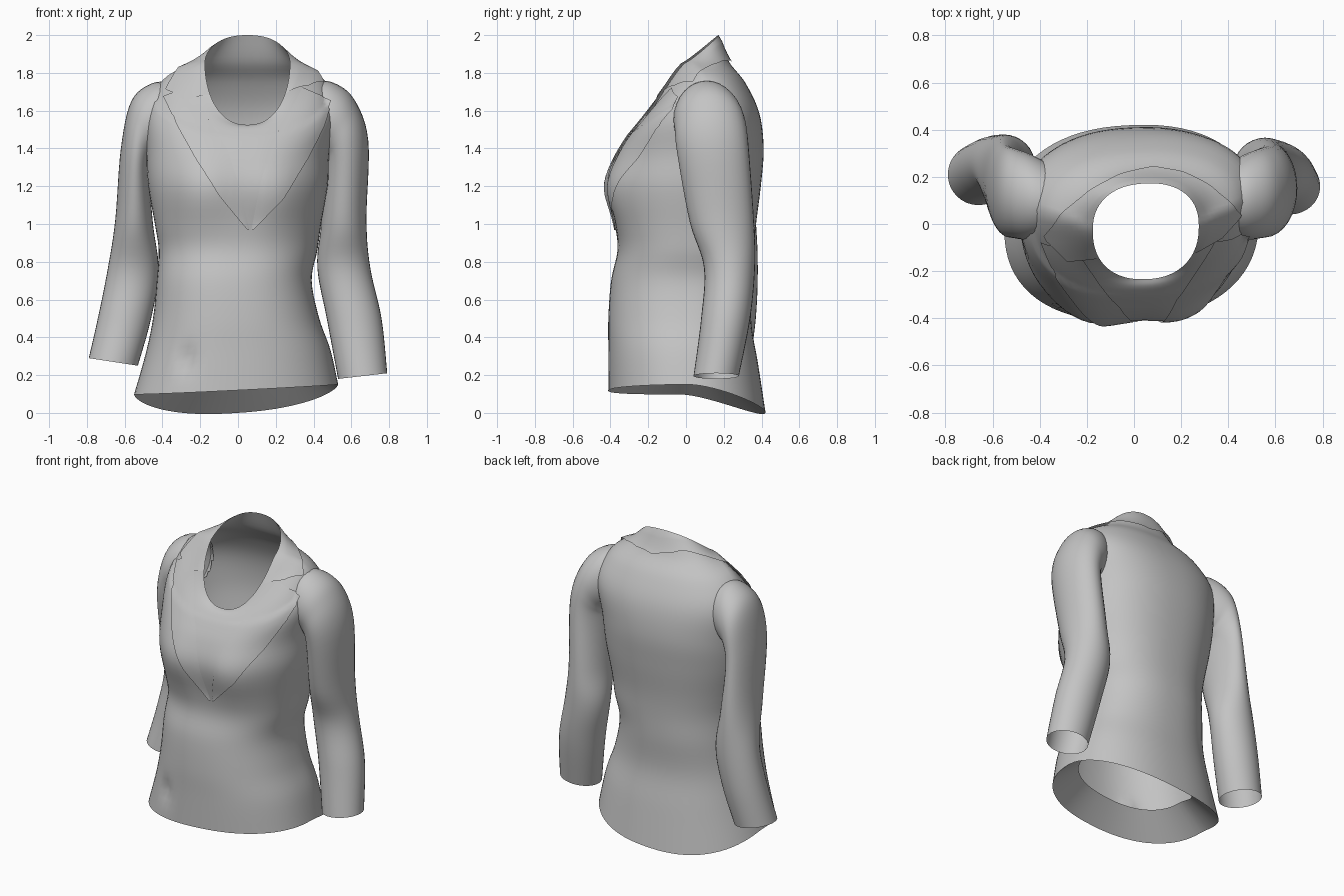
import bpy, bmesh, math
from mathutils import Vector
from mathutils.bvhtree import BVHTree

cube = bpy.data.objects.get("Cube")
if cube:
    bpy.data.objects.remove(cube, do_unlink=True)

cloth = bpy.data.materials.new("grey_cloth")
cloth.use_nodes = True
cloth.diffuse_color = (0.55, 0.55, 0.55, 1)
bsdf = next(n for n in cloth.node_tree.nodes if n.type == 'BSDF_PRINCIPLED')
bsdf.inputs["Base Color"].default_value = cloth.diffuse_color


def catmull(rows, steps):
    """Smoothly resample a list of equal-length rows."""
    out = []
    for i in range(len(rows) - 1):
        quad = [rows[max(0, min(len(rows) - 1, i + k))] for k in (-1, 0, 1, 2)]
        for j in range(steps):
            t = j / steps
            out.append([b + 0.5 * t * (c - a + t * (2*a - 5*b + 4*c - d + t * (3*(b - c) + d - a)))
                        for a, b, c, d in zip(*quad)])
    return out + [list(rows[-1])]


def grid_object(name, rows, closed):
    """Skin rows of points with quads."""
    n = len(rows[0])
    verts = [p for row in rows for p in row]
    faces = []
    for i in range(len(rows) - 1):
        for j in range(n if closed else n - 1):
            k = (j + 1) % n
            faces.append((i*n + j, i*n + k, (i+1)*n + k, (i+1)*n + j))
    mesh = bpy.data.meshes.new(name)
    mesh.from_pydata([tuple(v) for v in verts], [], faces)
    mesh.materials.append(cloth)
    mesh.update()
    obj = bpy.data.objects.new(name, mesh)
    bpy.context.collection.objects.link(obj)
    bpy.ops.object.select_all(action='DESELECT')
    obj.select_set(True)
    bpy.context.view_layer.objects.active = obj
    bpy.ops.object.shade_smooth_by_angle(angle=math.radians(50))
    return obj


def bump(x, z, cx, cz, rx, rz):
    return math.exp(-((x - cx) / rx) ** 2 - ((z - cz) / rz) ** 2)


# Torso rings: centre x, half width, y front / widest / back, z front / side / back
RINGS = [
    (-.01, .54, -.41, .00, .42, .12, .125, .00),
    (.00, .49, -.41, .00, .38, .32, .32, .26),
    (-.01, .44, -.41, .00, .345, .50, .50, .48),
    (-.02, .41, -.395, .00, .355, .70, .70, .70),
    (.00, .42, -.36, .02, .36, .86, .86, .86),
    (.00, .44, -.365, .02, .37, 1.0, 1.0, 1.0),
    (.00, .475, -.39, .03, .395, 1.2, 1.2, 1.2),
    (.00, .485, -.365, .06, .41, 1.34, 1.38, 1.4),
    (.02, .50, -.32, .09, .385, 1.44, 1.61, 1.59),
    (.03, .425, -.285, .07, .31, 1.49, 1.765, 1.75),
    (.04, .31, -.26, .03, .225, 1.515, 1.835, 1.86),
    (.05, .225, -.235, -.02, .17, 1.525, 1.85, 2.0),
]
SEGMENTS = 72


def torso_ring(row):
    cx, rx, yf, ym, yb, zf, zs, zb = row
    power = 2 / 2.3
    slope = 1.0 if zs > 1.7 else 1.25
    ring = []
    for k in range(SEGMENTS):
        a = math.tau * k / SEGMENTS
        c, s = math.cos(a), math.sin(a)
        u = math.copysign(abs(c) ** power, c)
        v = math.copysign(abs(s) ** power, s)
        x = cx + rx * u
        y = ym + (v * (yb - ym) if s > 0 else v * (ym - yf)) + 0.04 * x
        z = zs + ((zb if s > 0 else zf) - zs) * abs(s) ** slope
        z += 0.065 * x * max(0, 1 - z / 0.5)
        if s < 0:
            # bust fullness and the small dent near the hem
            y -= 0.045 * (bump(x, z, -.2, 1.17, .17, .2) + bump(x, z, .21, 1.17, .17, .2))
            y += 0.03 * bump(x, z, -.27, .28, .035, .07)
        ring.append(Vector((x, y, z)))
    return ring


torso = grid_object("jacket_body", [torso_ring(r) for r in catmull(RINGS, 5)], True)
torso_tree = BVHTree.FromPolygons([v.co.copy() for v in torso.data.vertices],
                                  [list(p.vertices) for p in torso.data.polygons])

# Hem facing: a strip turned inward and up from the hem
hem = torso_ring(RINGS[0])
facing = [[Vector((p.x * f, p.y * f, p.z + rise)) for p in hem]
          for f, rise in ((.68, .14), (.84, .07), (1, 0))]
grid_object("hem_facing", facing, True)

# Sleeve rings: inner x, z, outer x, z, centre y, half depth
LEFT = [
    (.36, 1.42, .38, 1.755, .10, .14), (.44, 1.37, .50, 1.75, .115, .18),
    (.46, 1.35, .615, 1.66, .13, .19), (.46, 1.29, .69, 1.44, .145, .19),
    (.44, 1.0, .68, 1.02, .19, .17), (.42, .77, .70, .77, .23, .135),
    (.47, .5, .76, .5, .21, .13), (.53, .18, .79, .21, .16, .12),
]
RIGHT = [
    (.32, 1.42, .34, 1.75, .10, .14), (.42, 1.37, .455, 1.745, .115, .18),
    (.45, 1.35, .565, 1.65, .13, .19), (.47, 1.27, .62, 1.4, .145, .19),
    (.45, 1.0, .65, 1.02, .20, .17), (.42, .75, .69, .76, .25, .13),
    (.46, .5, .74, .51, .24, .13), (.53, .25, .79, .29, .21, .13),
]


def inside_torso(p):
    hit, normal, _, _ = torso_tree.find_nearest(p)
    return p.z > 1.2 and (p - hit).dot(normal) < -0.012


def sleeve(name, rings, side):
    rows = []
    for xi, zi, xo, zo, yc, ry in catmull(rings, 6):
        row = []
        for k in range(32):
            a = math.tau * k / 32 * side
            t = 0.5 + 0.5 * math.cos(a)
            row.append(Vector((side * (xi + (xo - xi) * t), yc + ry * math.sin(a),
                               zi + (zo - zi) * t)))
        rows.append(row)
    obj = grid_object(name, rows[::-1], True)
    # trim the part hidden in the body
    bm = bmesh.new()
    bm.from_mesh(obj.data)
    hidden = [f for f in bm.faces if all(inside_torso(v.co) for v in f.verts)]
    bmesh.ops.delete(bm, geom=hidden, context='FACES')
    bm.to_mesh(obj.data)
    bm.free()
    return obj


sleeves = [sleeve("left_sleeve", LEFT, 1), sleeve("right_sleeve", RIGHT, -1)]

# Projection of flat cloth pieces on to the body and sleeves
points, polys = [], []
for obj in [torso] + sleeves:
    base = len(points)
    points += [v.co.copy() for v in obj.data.vertices]
    polys += [[base + i for i in p.vertices] for p in obj.data.polygons]
surface = BVHTree.FromPolygons(points, polys)


def drape(origin, direction, lift):
    hit, normal, _, _ = surface.ray_cast(origin, direction)
    if normal.dot(direction) > 0:
        normal = -normal
    return hit + normal * lift


def blend(path, t):
    """Point at fraction t along an evenly indexed polyline."""
    f = t * (len(path) - 1)
    i = min(int(f), len(path) - 2)
    return Vector(path[i]).lerp(Vector(path[i + 1]), f - i)


# Lapels: matching inner and outer edges in x and z, from the button upward
def lapel(name, inner, outer):
    rows = []
    for i in range(33):
        a, b = blend(inner, i / 32), blend(outer, i / 32)
        row = []
        for j in range(13):
            p = a.lerp(b, j / 12)
            row.append(drape(Vector((p.x, -3, p.y)), Vector((0, 1, 0)), 0.006 + 0.006 * j / 12))
        rows.append(row)
    return grid_object(name, rows, False)


lapel("left_lapel", [(.07, .97), (.12, 1.22), (.18, 1.43), (.265, 1.58), (.34, 1.72)],
      [(.08, .97), (.24, 1.14), (.36, 1.34), (.45, 1.52), (.49, 1.65)])
lapel("right_lapel", [(.06, .97), (.00, 1.22), (-.06, 1.40), (-.15, 1.54), (-.25, 1.73)],
      [(.05, .97), (-.1, 1.15), (-.22, 1.34), (-.32, 1.52), (-.39, 1.67)])

# Collar: from the neckline ring out to an outer edge draped from above
EDGE = [(-.28, -.15), (-.38, -.05), (-.3, .05), (-.18, .14), (-.05, .205), (.08, .235),
        (.2, .215), (.31, .165), (.4, .095), (.45, .04), (.37, -.05)]
neckline = torso_ring(RINGS[-1])
collar = []
for i in range(49):
    edge = blend(EDGE, i / 48)
    top = neckline[(42 - i) % SEGMENTS]
    row = [top]
    for j in range(1, 9):
        p = top.xy.lerp(edge, 0.08 + 0.92 * j / 8)
        row.append(drape(Vector((p.x, p.y, 4)), Vector((0, 0, -1)), 0.006 + 0.008 * j / 8))
    collar.append(row)
grid_object("collar", collar, False)
